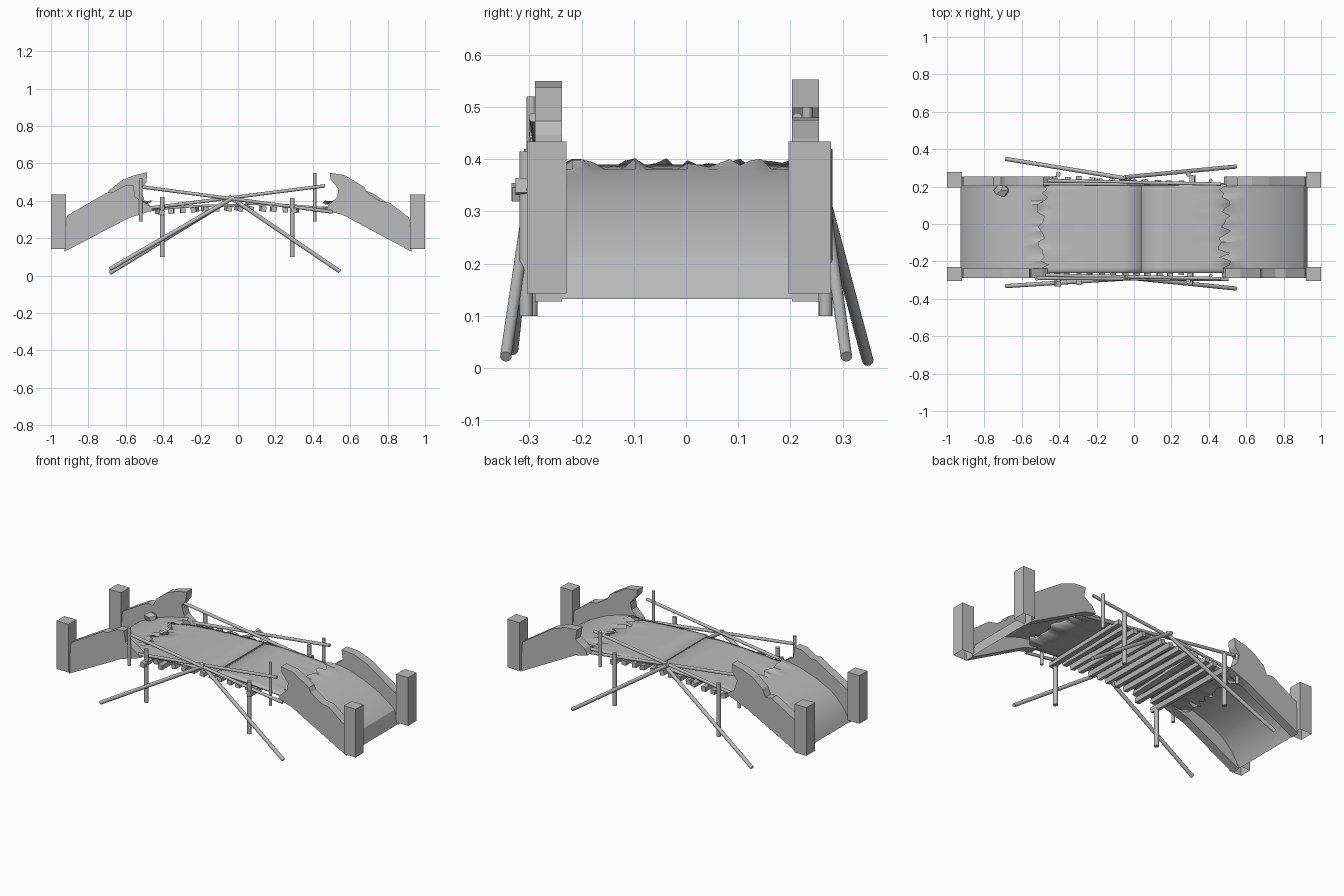
import bpy, bmesh, random
from mathutils import Vector, Matrix

random.seed(4)
if "Cube" in bpy.data.objects:
    bpy.data.objects.remove(bpy.data.objects["Cube"])

grey = bpy.data.materials.new("plain grey")
grey.use_nodes = True
grey.diffuse_color = (0.5, 0.5, 0.5, 1)
grey.node_tree.nodes["Principled BSDF"].inputs["Base Color"].default_value = (0.5, 0.5, 0.5, 1)


def finish(name, bm, smooth=False):
    mesh = bpy.data.meshes.new(name)
    bm.to_mesh(mesh)
    bm.free()
    obj = bpy.data.objects.new(name, mesh)
    bpy.context.collection.objects.link(obj)
    mesh.materials.append(grey)
    if smooth:
        bpy.ops.object.select_all(action='DESELECT')
        obj.select_set(True)
        bpy.context.view_layer.objects.active = obj
        bpy.ops.object.shade_smooth_by_angle()
    return obj


def box(name, low, high, open_bottom=False, roll=0):
    bm = bmesh.new()
    bmesh.ops.create_cube(bm, size=1)
    low, high = Vector(low), Vector(high)
    turn = Matrix.Rotation(roll, 3, 'Y') @ Matrix.Rotation(roll / 8, 3, 'Z')
    for v in bm.verts:
        v.co = (low + high) / 2 + turn @ (v.co * (high - low))
    if open_bottom:
        under = min(bm.faces, key=lambda f: f.calc_center_median().z)
        bmesh.ops.delete(bm, geom=[under], context='FACES_ONLY')
    return finish(name, bm)


def pole(name, a, b, radius):
    a, b = Vector(a), Vector(b)
    bm = bmesh.new()
    bmesh.ops.create_cone(bm, cap_ends=True, segments=16, radius1=radius,
                          radius2=radius, depth=(b - a).length)
    turn = (b - a).to_track_quat('Z', 'Y')
    for v in bm.verts:
        v.co = turn @ v.co + (a + b) / 2
    return finish(name, bm, True)


def wall(name, outline, y0, y1):
    bm = bmesh.new()
    face = bm.faces.new([bm.verts.new((x, y0, z)) for x, z in outline])
    out = bmesh.ops.extrude_face_region(bm, geom=[face])
    for v in out["geom"]:
        if isinstance(v, bmesh.types.BMVert):
            v.co.y = y1
    bmesh.ops.recalc_face_normals(bm, faces=bm.faces)
    return finish(name, bm)


def sheet(name, profile, y0, y1, columns, jag_start=0, jag_end=0, thickness=0):
    """Curved sheet through (x, z) stations running to +x, with torn ends."""
    bm = bmesh.new()
    rows = []
    last = len(profile) - 1
    for j in range(columns + 1):
        y = y0 + (y1 - y0) * j / columns
        row = []
        for i, (x, z) in enumerate(profile):
            jag = jag_start if i == 0 else jag_end if i == last else 0
            row.append(bm.verts.new((x + random.uniform(-1, 1) * jag, y,
                                     z + random.uniform(-0.2, 0.4) * jag)))
        rows.append(row)
    for a, b in zip(rows, rows[1:]):
        for i in range(last):
            bm.faces.new((a[i], a[i + 1], b[i + 1], b[i]))
    obj = finish(name, bm, True)
    if thickness:
        solid = obj.modifiers.new("thickness", 'SOLIDIFY')
        solid.thickness = thickness
        solid.offset = -1
    return obj


# Corner posts
for end, x0, x1 in (("left", 0.92, 1.0), ("right", -1.0, -0.92)):
    box(f"{end}_front_post", (x0, -0.304, 0.143), (x1, -0.229, 0.434), True)
    box(f"{end}_back_post", (x0, 0.196, 0.143), (x1, 0.278, 0.434), True)

# Broken parapet walls
wall("left_front_parapet", [
    (0.928, 0.128), (0.915, 0.31), (0.81, 0.39), (0.757, 0.4), (0.687, 0.447),
    (0.676, 0.473), (0.57, 0.537), (0.49, 0.55), (0.495, 0.515), (0.537, 0.463),
    (0.53, 0.42), (0.484, 0.377), (0.47, 0.35), (0.56, 0.325)], -0.289, -0.237)
wall("right_back_parapet", [
    (-0.928, 0.128), (-0.915, 0.32), (-0.75, 0.415), (-0.71, 0.41), (-0.69, 0.455),
    (-0.62, 0.51), (-0.56, 0.535), (-0.485, 0.553), (-0.49, 0.5), (-0.52, 0.46),
    (-0.5, 0.4), (-0.45, 0.36), (-0.58, 0.31)], 0.203, 0.255)
wall("right_front_parapet", [
    (-0.928, 0.128), (-0.915, 0.32), (-0.7, 0.445), (-0.67, 0.445), (-0.61, 0.48),
    (-0.56, 0.485), (-0.55, 0.42), (-0.49, 0.385), (-0.45, 0.35), (-0.58, 0.31)],
    -0.289, -0.237)
wall("left_back_parapet", [
    (0.928, 0.128), (0.915, 0.31), (0.72, 0.44), (0.63, 0.475), (0.55, 0.48),
    (0.56, 0.42), (0.5, 0.38), (0.48, 0.345), (0.56, 0.325)], 0.203, 0.255)

# Open-bottomed ramps, steep at the foot and torn at the inner edge
crest = [(0.8, 0.29), (0.7, 0.338), (0.6, 0.371), (0.55, 0.381), (0.485, 0.388)]
left_foot = [(0.928, 0.132), (0.905, 0.213), (0.88, 0.235)]
right_foot = [(0.928, 0.132), (0.91, 0.17), (0.88, 0.216), (0.84, 0.258)]
sheet("left_ramp", (left_foot + crest)[::-1], -0.238, 0.204, 22, jag_start=0.035)
sheet("right_ramp", [(-x, z) for x, z in right_foot + crest], -0.238, 0.204, 22,
      jag_end=0.035)

# Fallen chunk resting against the right back wall
bm = bmesh.new()
bmesh.ops.create_icosphere(bm, subdivisions=1, radius=0.04)
for v in bm.verts:
    v.co = Vector((-0.71, 0.18, 0.345)) + v.co * random.uniform(0.5, 1.2)
finish("stone_chunk", bm)


# Middle deck in two overlapping sheets, tucked under the ramp edges
def arch(x, lift=0):
    return (x, 0.383 - 0.11 * x * x + lift)


sheet("right_deck_sheet", [arch(-0.55 + 0.12 * i) for i in range(6)],
      -0.262, 0.21, 18, jag_start=0.03, thickness=0.012)
sheet("left_deck_sheet", [arch(0.04 + 0.128 * i, 0.007) for i in range(5)],
      -0.262, 0.21, 18, jag_end=0.03, thickness=0.012)

# Joists under the deck, slightly rolled, a few poking out further
for i in range(13):
    x = -0.42 + 0.061 * i + random.uniform(-0.008, 0.008)
    z = arch(x)[1] - 0.01
    reach = 0.05 if i in (0, 2, 12) else 0
    box(f"joist_{i + 1}",
        (x - 0.014, -0.285 - reach + random.uniform(0, 0.015), z - 0.028),
        (x + 0.014, 0.245 + reach / 2 + random.uniform(-0.015, 0.01), z),
        roll=random.uniform(-0.3, 0.3))

# Rails on each side
for name, y in (("front", -0.28), ("back", 0.225)):
    pole(f"{name}_rising_rail", (-0.6, y + 0.01, 0.345), (0.465, y - 0.012, 0.48), 0.009)
    pole(f"{name}_falling_rail", (-0.52, y - 0.01, 0.475), (0.505, y - 0.016, 0.34), 0.009)

# Upright stakes
for name, x, y, low, high, radius in (
        ("right_front_short", -0.52, -0.296, 0.29, 0.52, 0.009),
        ("left_front_short", 0.41, -0.276, 0.29, 0.55, 0.009),
        ("right_back_short", -0.52, 0.235, 0.29, 0.5, 0.01),
        ("left_back_short", 0.41, 0.232, 0.29, 0.5, 0.01),
        ("right_front_long", -0.405, -0.297, 0.1, 0.42, 0.013),
        ("left_front_long", 0.29, -0.306, 0.1, 0.415, 0.013),
        ("right_back_long", -0.405, 0.267, 0.1, 0.42, 0.013),
        ("left_back_long", 0.29, 0.267, 0.1, 0.415, 0.013)):
    pole(f"{name}_stake", (x, y, low), (x, y, high), radius)

# Slanting braces
pole("right_front_brace", (-0.685, -0.332, 0.035), (-0.02, -0.29, 0.42), 0.011)
pole("left_front_brace", (0.545, -0.345, 0.022), (-0.05, -0.285, 0.425), 0.011)
pole("right_back_brace", (-0.685, 0.348, 0.014), (-0.02, 0.24, 0.42), 0.011)
pole("left_back_brace", (0.545, 0.307, 0.022), (-0.05, 0.25, 0.425), 0.011)
